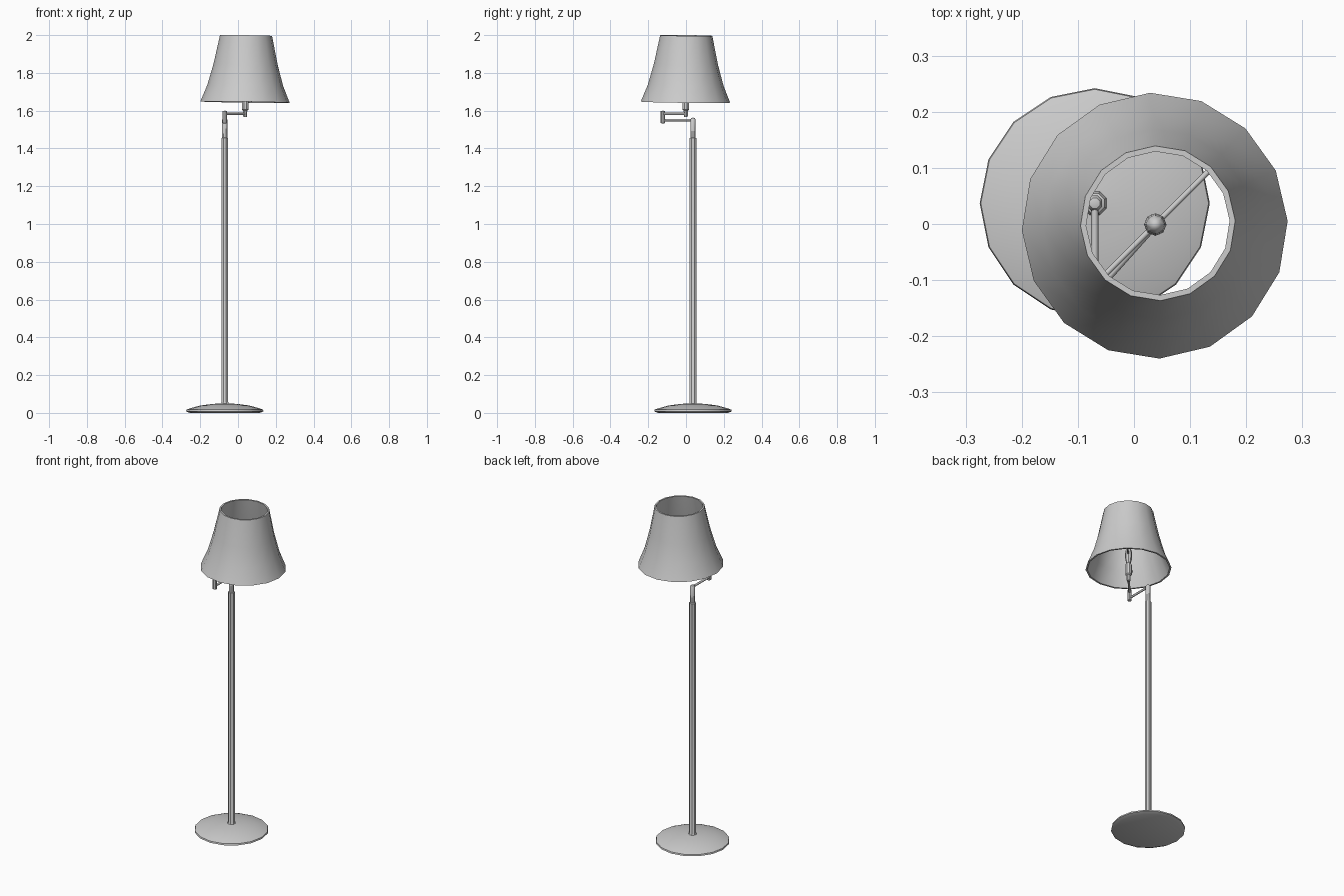
import bpy, bmesh, math
from mathutils import Vector, Matrix

if "Cube" in bpy.data.objects:
    bpy.data.objects.remove(bpy.data.objects["Cube"])


def finish(name, bm, angle=40):
    bmesh.ops.remove_doubles(bm, verts=bm.verts, dist=1e-5)
    bmesh.ops.recalc_face_normals(bm, faces=bm.faces)
    me = bpy.data.meshes.new(name)
    bm.to_mesh(me)
    bm.free()
    ob = bpy.data.objects.new(name, me)
    bpy.context.collection.objects.link(ob)
    bpy.ops.object.select_all(action='DESELECT')
    ob.select_set(True)
    bpy.context.view_layer.objects.active = ob
    bpy.ops.object.shade_smooth_by_angle(angle=math.radians(angle))
    return ob


def lathe(name, profile, center, sides, phase=0.0, closed=False):
    """Spin (radius, z) points around a vertical axis at center."""
    bm = bmesh.new()
    rings = []
    for r, z in profile:
        if r == 0:
            rings.append([bm.verts.new((0, 0, z))] * sides)
        else:
            rings.append([bm.verts.new((r * math.cos(phase + math.tau * i / sides),
                                        r * math.sin(phase + math.tau * i / sides), z))
                          for i in range(sides)])
    pairs = list(zip(rings, rings[1:]))
    if closed:
        pairs.append((rings[-1], rings[0]))
    for a, b in pairs:
        for i in range(sides):
            j = (i + 1) % sides
            bm.faces.new(list(dict.fromkeys((a[i], a[j], b[j], b[i]))))
    ob = finish(name, bm)
    ob.location = center
    return ob


def rod(name, a, b, radius, sides=8):
    a, b = Vector(a), Vector(b)
    d = b - a
    bm = bmesh.new()
    m = Matrix.Translation((a + b) / 2) @ d.to_track_quat('Z', 'Y').to_matrix().to_4x4()
    bmesh.ops.create_cone(bm, cap_ends=True, segments=sides, radius1=radius,
                          radius2=radius, depth=d.length, matrix=m)
    return finish(name, bm, 50)


POLE = (-0.07, 0.037)
ELBOW = (-0.07, -0.122)
LAMP = (0.038, -0.001)

# Domed round foot
lathe("base", [(0, 0), (0.185, 0.0), (0.205, 0.008), (0.203, 0.017), (0.185, 0.024),
               (0.13, 0.039), (0.07, 0.047), (0.03, 0.05), (0, 0.052)],
      (*POLE, 0), 16)

# Stepped upright with rounded top
lathe("pole", [(0, 0.03), (0.026, 0.045), (0.019, 0.058), (0.019, 1.455), (0.0145, 1.457),
               (0.0145, 1.553), (0.010, 1.56), (0, 1.563)], (*POLE, 0), 8, math.pi / 8)

# Swing arm in two parts with a hinge
rod("lower_arm", (*POLE, 1.55), (*ELBOW, 1.55), 0.0065)
lathe("hinge", [(0, 1.532), (0.012, 1.534), (0.012, 1.598), (0, 1.6)], (*ELBOW, 0), 8)
rod("upper_arm", (*ELBOW, 1.583), (*LAMP, 1.583), 0.0065)

# Lamp holder and bulb
lathe("socket", [(0, 1.566), (0.011, 1.567), (0.012, 1.6), (0.019, 1.606),
                 (0.019, 1.665), (0.014, 1.675), (0, 1.675)], (*LAMP, 0), 8, math.pi / 8)
lathe("bulb", [(0, 1.672), (0.011, 1.673), (0.018, 1.70), (0.020, 1.73),
               (0.017, 1.757), (0.010, 1.773), (0, 1.778)], (*LAMP, 0), 8)

# Cross bar that carries the shade
d = 0.187 * math.sqrt(0.5)
rod("shade_bar", (LAMP[0] - d, LAMP[1] - d, 1.73), (LAMP[0] + d, LAMP[1] + d, 1.73), 0.005)

# Flared hollow shade, very slightly tilted
outer = [(0.237, 0.0), (0.201, 0.088), (0.170, 0.2), (0.138, 0.353)]
inner = [(r - 0.010, z) for r, z in reversed(outer)]
shade = lathe("shade", outer + inner, (0.037, -0.003, 1.645), 16,
              math.radians(2), closed=True)
shade.rotation_euler = (math.radians(-0.7), math.radians(0.9), 0)
